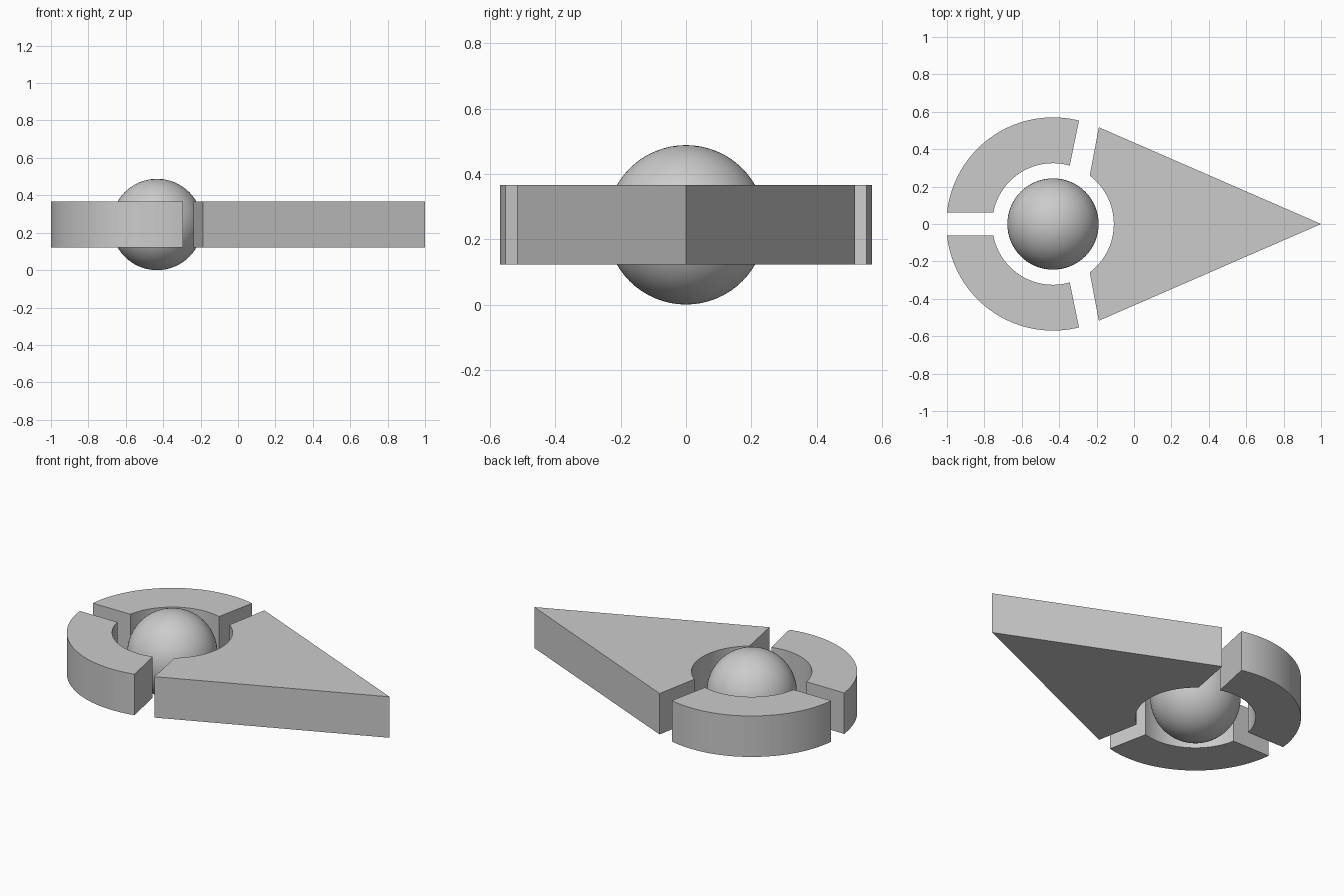
import bpy, bmesh
from math import sin, cos, atan2, pi, radians

if "Cube" in bpy.data.objects:
    bpy.data.objects.remove(bpy.data.objects["Cube"])

CX, CZ = -0.433, 0.244        # centre of ring and ball
R_OUT, R_IN, R_BALL = 0.57, 0.325, 0.244
HALF = 0.122                  # half thickness of the flat parts


def arc(r, a0, a1, n):
    return [(CX + r * cos(a0 + (a1 - a0) * i / n), r * sin(a0 + (a1 - a0) * i / n))
            for i in range(n + 1)]


def angle(x, y):
    return atan2(y, x - CX)


def plate(name, outline):
    """Extrude a flat outline to the common thickness."""
    bm = bmesh.new()
    face = bm.faces.new([bm.verts.new((x, y, CZ - HALF)) for x, y in outline])
    ext = bmesh.ops.extrude_face_region(bm, geom=[face])
    verts = [v for v in ext["geom"] if isinstance(v, bmesh.types.BMVert)]
    bmesh.ops.translate(bm, verts=verts, vec=(0, 0, 2 * HALF))
    bmesh.ops.recalc_face_normals(bm, faces=bm.faces)
    mesh = bpy.data.meshes.new(name)
    bm.to_mesh(mesh)
    bm.free()
    obj = bpy.data.objects.new(name, mesh)
    bpy.context.collection.objects.link(obj)
    smooth(obj)


def smooth(obj):
    bpy.ops.object.select_all(action='DESELECT')
    obj.select_set(True)
    bpy.context.view_layer.objects.active = obj
    bpy.ops.object.shade_smooth_by_angle(angle=radians(30))


# Two curved ring segments, mirrored across y
outer = arc(R_OUT, angle(-0.294, 0.553), angle(-1.0, 0.061), 40)
inner = arc(R_IN, angle(-0.752, 0.061), angle(-0.343, 0.314), 40)
for name, s in (("ring_segment_back", 1), ("ring_segment_front", -1)):
    plate(name, [(x, s * y) for x, y in outer + inner])

# Pointed wedge with a round notch facing the ball
a = angle(-0.236, 0.26)
plate("pointer_wedge", [(-0.188, -0.517), (1.0, 0.0), (-0.188, 0.517)] + arc(R_IN, a, -a, 40))

# Central ball
bpy.ops.mesh.primitive_uv_sphere_add(segments=64, ring_count=32, radius=R_BALL,
                                     location=(CX, 0, CZ))
ball = bpy.context.object
ball.name = "centre_ball"
smooth(ball)
